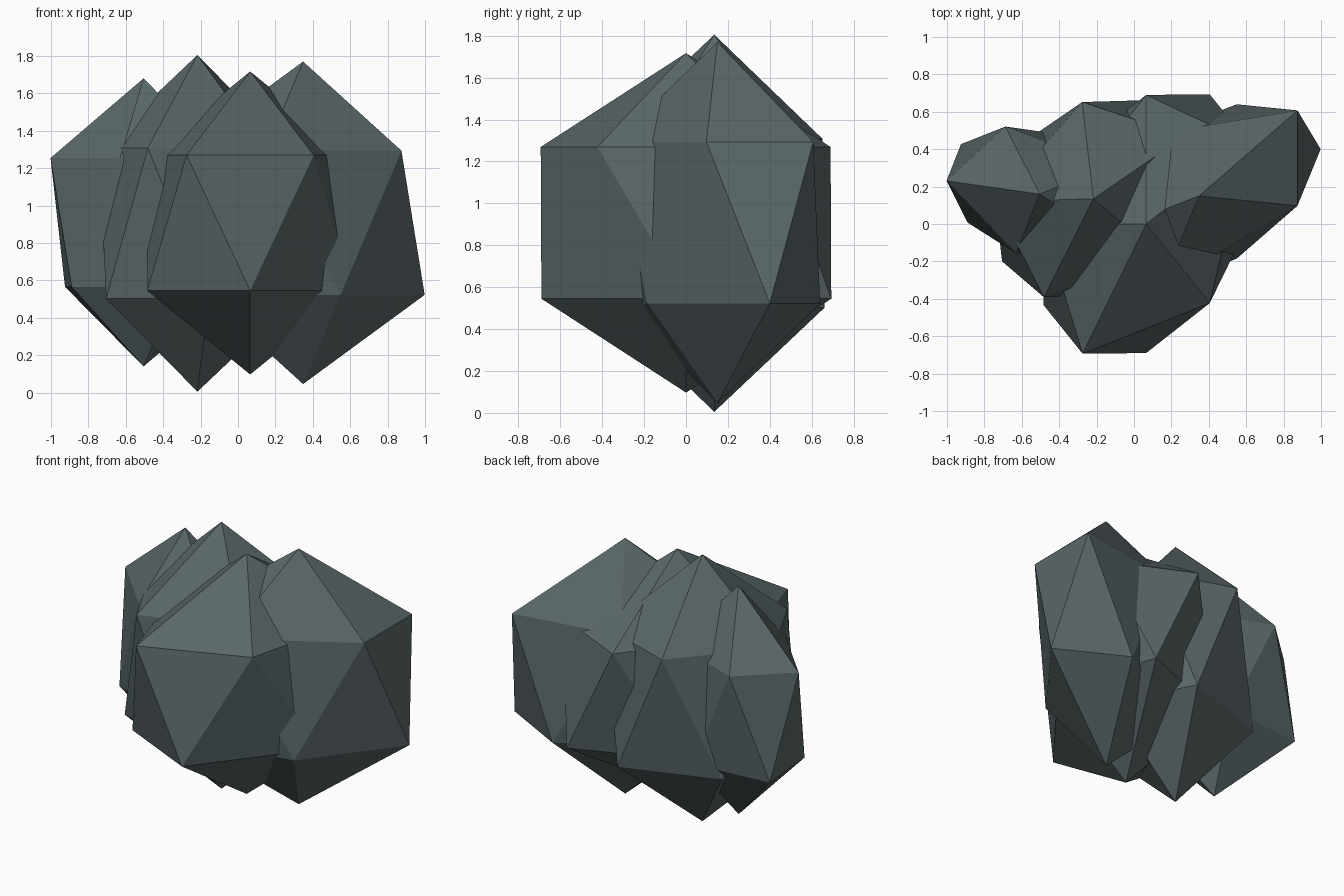
import bpy, bmesh
from mathutils import Matrix

if "Cube" in bpy.data.objects:
    bpy.data.objects.remove(bpy.data.objects["Cube"])

stone = bpy.data.materials.new("slate grey stone")
stone.diffuse_color = (0.102, 0.133, 0.138, 1)
stone.use_nodes = True
stone.node_tree.nodes["Principled BSDF"].inputs["Base Color"].default_value = stone.diffuse_color

RING = 0.8944  # horizontal radius of the vertex rings of a unit icosahedron


def boulder(name, centre, height, p, q):
    """Stretched 20-sided stone; p points to one lower-ring corner, q is its conjugate axis."""
    m = Matrix(((-p[0] / RING, -q[0] / RING, 0, centre[0]),
                (-p[1] / RING, -q[1] / RING, 0, centre[1]),
                (0, 0, height, centre[2]),
                (0, 0, 0, 1)))
    bm = bmesh.new()
    bmesh.ops.create_icosphere(bm, subdivisions=1, radius=1, matrix=m)
    bmesh.ops.recalc_face_normals(bm, faces=bm.faces)
    mesh = bpy.data.meshes.new(name)
    bm.to_mesh(mesh)
    bm.free()
    mesh.materials.append(stone)
    bpy.context.collection.objects.link(bpy.data.objects.new(name, mesh))


# four overlapping stones, left to right
boulder("left_stone", (-0.505, 0.16, 0.91), 0.77, (-0.42, 0.267), (-0.268, -0.247))
boulder("tall_stone", (-0.217, 0.135, 0.905), 0.9, (0.06, -0.517), (0.533, 0.184))
boulder("front_stone", (0.065, 0.0, 0.907), 0.81, (0.0, -0.69), (0.578, 0.23))
boulder("right_stone", (0.348, 0.15, 0.908), 0.862, (0.65, 0.25), (0.0, 0.434))
